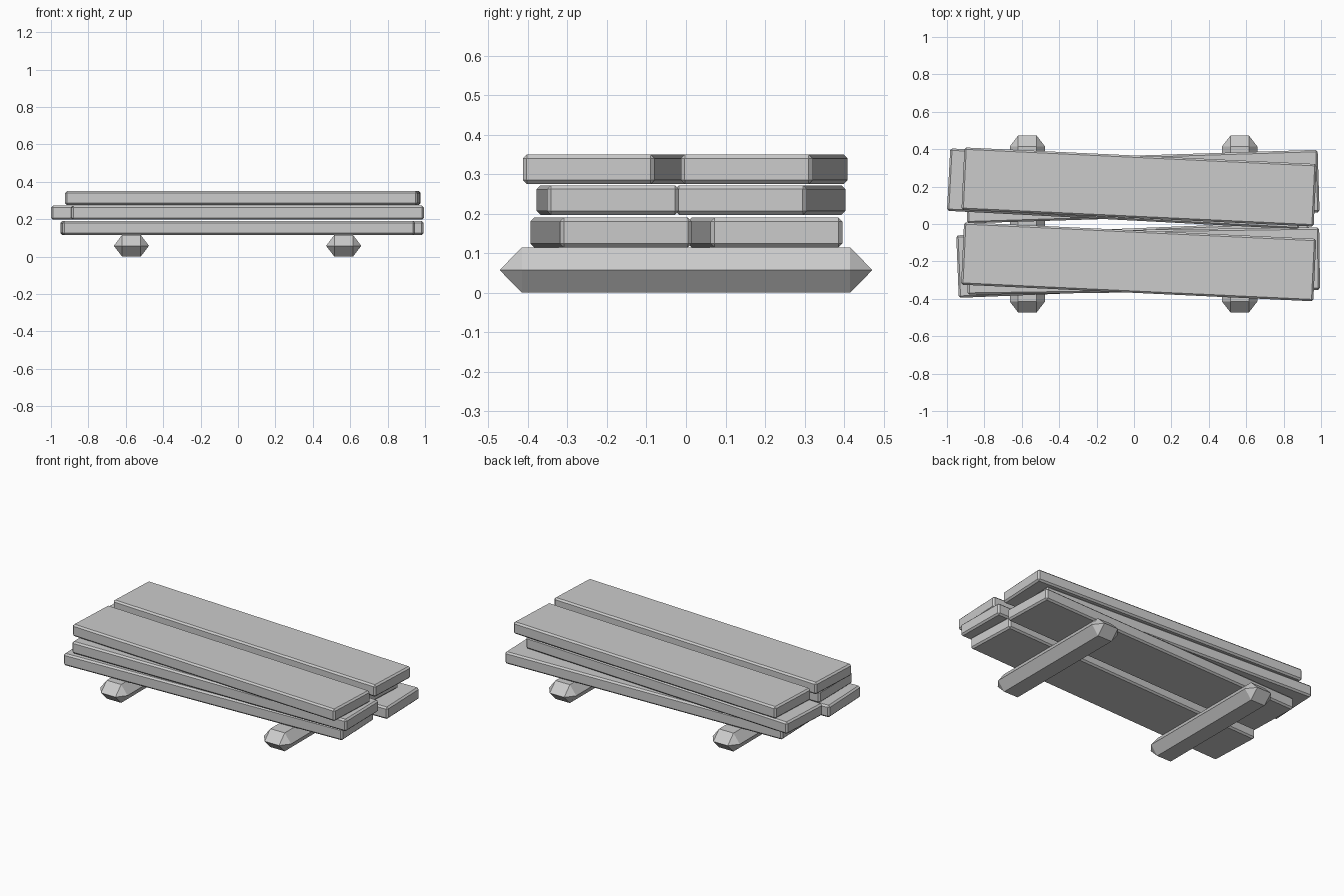
import bpy
import bmesh
from math import radians
from mathutils import Matrix

cube = bpy.data.objects.get("Cube")
if cube:
    bpy.data.objects.remove(cube, do_unlink=True)

grey = bpy.data.materials.new("plain grey")
grey.use_nodes = True
colour = (0.6, 0.6, 0.6, 1)
grey.diffuse_color = colour
grey.node_tree.nodes["Principled BSDF"].inputs["Base Color"].default_value = colour


def add_object(name, bm):
    mesh = bpy.data.meshes.new(name)
    bmesh.ops.recalc_face_normals(bm, faces=bm.faces)
    bm.to_mesh(mesh)
    bm.free()
    mesh.materials.append(grey)
    obj = bpy.data.objects.new(name, mesh)
    bpy.context.collection.objects.link(obj)
    return obj


def plank(name, x, y, z, angle):
    """Long board with a narrow chamfer, turned slightly about z."""
    bm = bmesh.new()
    bmesh.ops.create_cube(bm, size=1, matrix=Matrix.Diagonal((1.885, 0.334, 0.075, 1)))
    bmesh.ops.bevel(bm, geom=bm.edges[:], offset=0.01, segments=1, affect='EDGES')
    obj = add_object(name, bm)
    obj.location = (x, y, z)
    obj.rotation_euler.z = radians(angle)


def bearer(name, x):
    """Six-sided log with wedge-shaped chamfered ends."""
    bm = bmesh.new()
    for sx in (-1, 1):
        for sy in (-1, 1):
            for px, py, pz in ((0.05, 0.415, -0.0575), (0.05, 0.415, 0.0575),
                               (0.094, 0.415, 0), (0.05, 0.472, 0)):
                bm.verts.new((sx * px, sy * py, pz))
    bmesh.ops.convex_hull(bm, input=bm.verts[:])
    bmesh.ops.dissolve_limit(bm, angle_limit=radians(1), verts=bm.verts[:], edges=bm.edges[:])
    add_object(name, bm).location = (x, 0, 0.0575)


# Two bearers under the stack
bearer("bearer_right", -0.57)
bearer("bearer_left", 0.565)

# Three loose layers of two planks each
plank("bottom_plank_front", -0.002, -0.19, 0.1525, 2.3)
plank("bottom_plank_back", 0.045, 0.2, 0.1525, 1.8)
plank("middle_plank_front", 0.05, -0.198, 0.2345, 0.8)
plank("middle_plank_back", -0.05, 0.188, 0.2345, -3.0)
plank("top_plank_front", 0.025, -0.202, 0.3125, -2.7)
plank("top_plank_back", 0.027, 0.198, 0.3125, -2.7)
